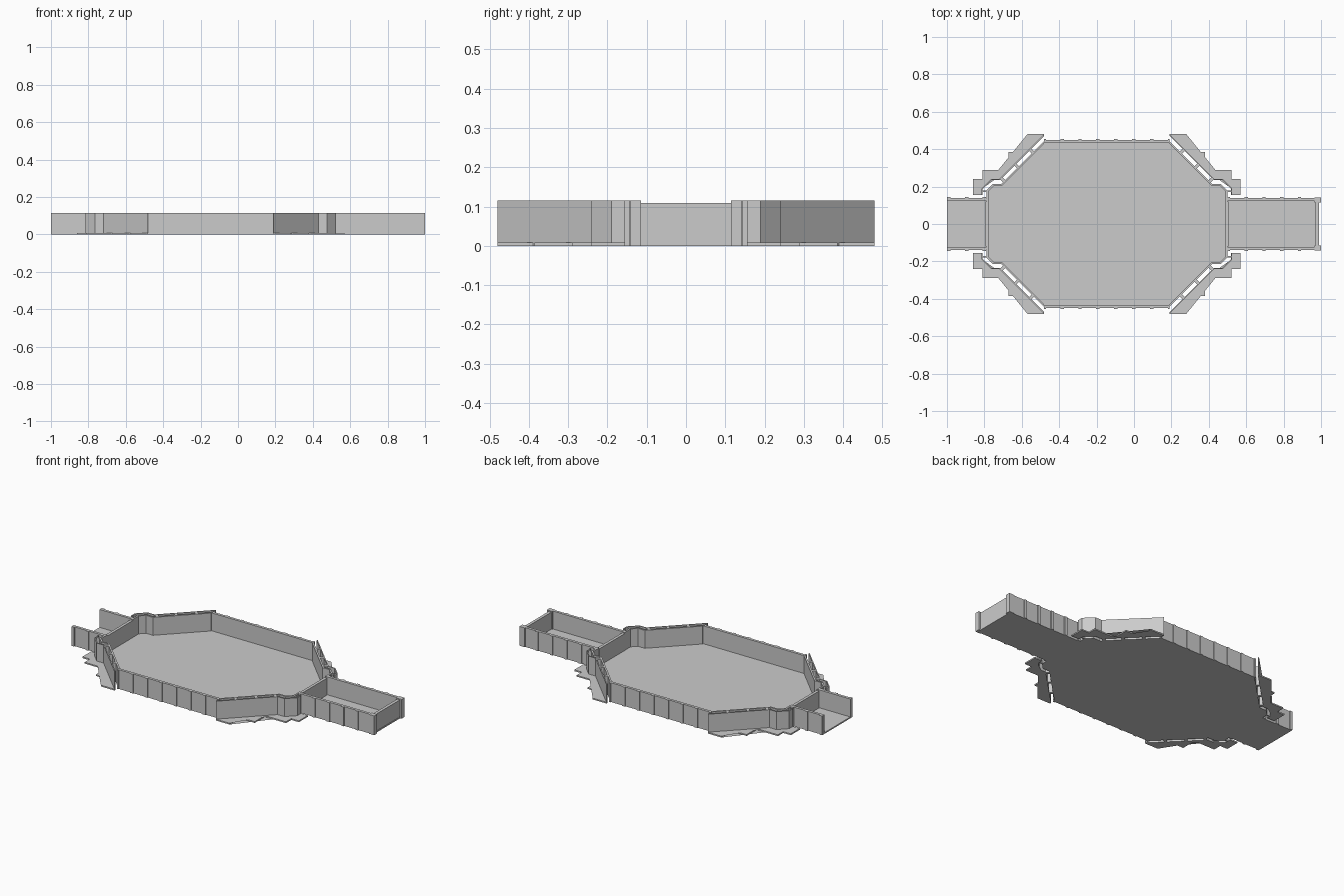
import bpy, bmesh

if "Cube" in bpy.data.objects:
    bpy.data.objects.remove(bpy.data.objects["Cube"])

CX = -0.145          # centre of the hall along x
H, LOW, FLOOR = 0.115, 0.109, 0.008


def prisms(name, polys, z0, z1):
    """One object made of upright prisms over the given outlines."""
    bm = bmesh.new()
    for poly in polys:
        face = bm.faces.new([bm.verts.new((x, y, z0)) for x, y in poly])
        top = bmesh.ops.extrude_face_region(bm, geom=[face])["geom"]
        bmesh.ops.translate(bm, vec=(0, 0, z1 - z0),
                            verts=[v for v in top if isinstance(v, bmesh.types.BMVert)])
    bmesh.ops.recalc_face_normals(bm, faces=bm.faces[:])
    mesh = bpy.data.meshes.new(name)
    bm.to_mesh(mesh)
    bm.free()
    obj = bpy.data.objects.new(name, mesh)
    bpy.context.collection.objects.link(obj)
    return obj


def rect(x0, x1, y0, y1):
    return [(x0, y0), (x1, y0), (x1, y1), (x0, y1)]


def both(poly):
    """Outline plus its copy across y = 0."""
    return [poly, [(x, -y) for x, y in poly]]


def four(poly):
    """Outline copied to the four hall corners (given relative to the hall centre)."""
    return [[(CX + sx * x, sy * y) for x, y in poly] for sx in (1, -1) for sy in (1, -1)]


def corner(d, end):
    """Corner wall line, moved inward by d."""
    r, t = d * 1.414, d * 0.414
    return [(0.335, 0.48 - r), (0.575 - t, 0.24 - d), (0.62 - t, 0.24 - d),
            (0.67 - d, 0.19 - t), (0.67 - d, end)]


# Hall floor
q = corner(0.026, 0.14)
right = q + [(x, -y) for x, y in reversed(q)]
outline = right + [(-x, -y) for x, y in right]
prisms("hall_floor", [[(CX + x, y) for x, y in outline]], 0, FLOOR)

# Double skin corner walls, hollow between
prisms("corner_inner_walls", four(corner(0.026, 0.12) + corner(0.036, 0.12)[::-1]), 0, H)
prisms("corner_outer_walls", four(corner(0, 0.155) + corner(0.006, 0.155)[::-1]), 0, H)

# Small ties between the two skins
ties = []
for t in (0.33, 0.66, 0.97):
    x, y = 0.335 + 0.24 * t, 0.48 - 0.24 * t
    w = 0.006
    ties += four([(x - w, y + w), (x + w, y - w),
                  (x + w - 0.02, y - w - 0.02), (x - w - 0.02, y + w - 0.02)])
ties += four(rect(0.640, 0.668, 0.172, 0.18))
prisms("corner_wall_ties", ties, 0, H)

# Stepped ground tiles outside the corners
steps = [(0.67, 0.155), (0.715, 0.155), (0.715, 0.24), (0.665, 0.24), (0.665, 0.29),
         (0.525, 0.29), (0.525, 0.385), (0.425, 0.385), (0.425, 0.48)]
prisms("stepped_tiles", four(corner(0, 0.155)[:-1] + steps), 0, FLOOR)

# Long hall walls with pilasters
prisms("hall_side_walls", both(rect(CX - 0.335, CX + 0.335, 0.434, 0.45)), 0, H)
prisms("hall_pilasters",
       [p for i in range(8) for p in both(
           rect(CX - 0.335 + i * 0.0957 - 0.009 * (i > 0),
                CX - 0.335 + i * 0.0957 + 0.009 * (i < 7), 0.445, 0.455))], 0, H)

# Cross walls between hall and corridors
prisms("cross_walls", [rect(0.488, 0.505, -0.12, 0.12), rect(-0.795, -0.778, -0.12, 0.12)], 0, LOW)

# Corridors: right one closed at its end, left one open
prisms("corridor_floors", [rect(0.499, 0.99, -0.138, 0.138), rect(-1, -0.789, -0.138, 0.138)], 0, FLOOR)
prisms("corridor_side_walls", both(rect(0.488, 0.99, 0.122, 0.138))
       + both(rect(-1, -0.778, 0.122, 0.138)), 0, H)
prisms("corridor_end_wall", [rect(0.97, 0.988, -0.122, 0.122)], 0, LOW)
prisms("corridor_end_posts", both(rect(0.965, 1.0, 0.115, 0.143)), 0, H)
prisms("corridor_pilasters",
       [p for x in (0.505, 0.6, 0.695, 0.79, 0.885, -0.99, -0.895, -0.80)
        for p in both(rect(x - 0.009, x + 0.009, 0.133, 0.144))], 0, H)
